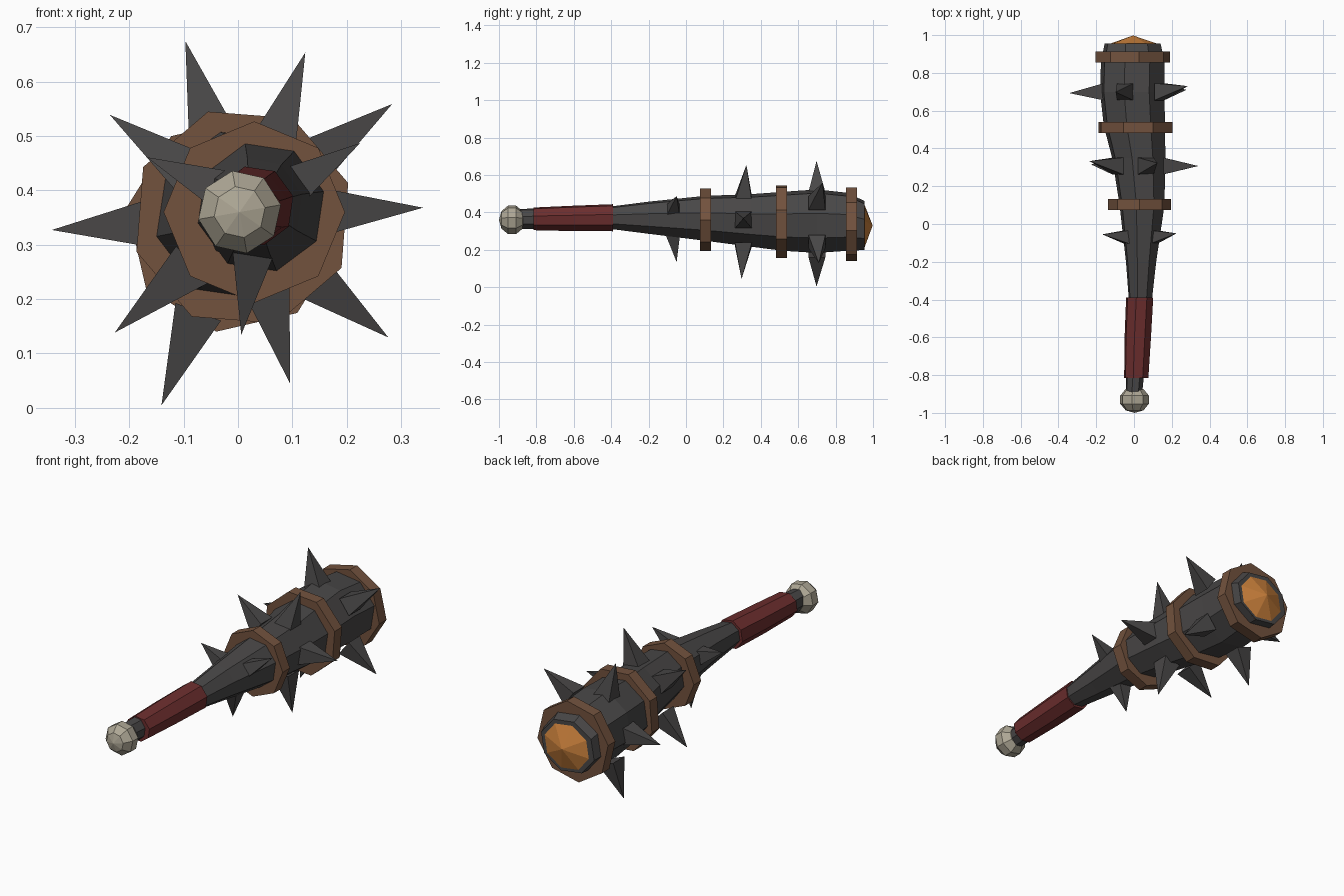
import bpy, bmesh
from math import cos, sin, radians
from mathutils import Vector

cube = bpy.data.objects.get("Cube")
if cube:
    bpy.data.objects.remove(cube)


def material(name, rgb):
    m = bpy.data.materials.new(name)
    m.use_nodes = True
    m.diffuse_color = (*rgb, 1)
    bsdf = next(n for n in m.node_tree.nodes if n.type == 'BSDF_PRINCIPLED')
    bsdf.inputs["Base Color"].default_value = (*rgb, 1)
    return m


iron = material("dark iron", (0.066, 0.063, 0.063))
leather = material("brown leather", (0.17, 0.085, 0.048))
grip_red = material("red wrap", (0.15, 0.027, 0.027))
stone = material("pale stone", (0.42, 0.385, 0.30))
copper = material("orange copper", (0.60, 0.22, 0.045))


def finish(name, bm, mat):
    bmesh.ops.recalc_face_normals(bm, faces=bm.faces)
    mesh = bpy.data.meshes.new(name)
    bm.to_mesh(mesh)
    bm.free()
    mesh.materials.append(mat)
    ob = bpy.data.objects.new(name, mesh)
    bpy.context.collection.objects.link(ob)
    return ob


def ring(bm, y, x, z, rx, rz, turn, sides=8):
    """One polygon cross-section around the long axis."""
    angles = [radians(turn + 360 * i / sides) for i in range(sides)]
    return [bm.verts.new((x + rx * cos(a), y, z + rz * sin(a))) for a in angles]


def bridge(bm, a, b):
    for i in range(len(a)):
        j = (i + 1) % len(a)
        bm.faces.new((a[i], a[j], b[j], b[i]))


def loft(name, stations, turn, mat):
    """Skin over (y, left, right, bottom, top) bounds."""
    bm = bmesh.new()
    rings = []
    for y, x0, x1, z0, z1 in stations:
        rings.append(ring(bm, y, (x0 + x1) / 2, (z0 + z1) / 2,
                          (x1 - x0) / 2, (z1 - z0) / 2, turn))
    for a, b in zip(rings, rings[1:]):
        bridge(bm, a, b)
    bm.faces.new(rings[0])
    bm.faces.new(rings[-1])
    return finish(name, bm, mat)


# Shaft: slim neck swelling into an uneven club head
loft("shaft", [
    (-0.89, -0.045, 0.045, 0.31, 0.42),
    (-0.39, -0.03, 0.098, 0.308, 0.435),
    (-0.20, -0.045, 0.12, 0.283, 0.46),
    (0.10, -0.08, 0.165, 0.245, 0.492),
    (0.35, -0.12, 0.17, 0.212, 0.502),
    (0.52, -0.165, 0.17, 0.19, 0.515),
    (0.70, -0.185, 0.165, 0.178, 0.528),
    (0.86, -0.18, 0.168, 0.19, 0.51),
    (0.955, -0.16, 0.145, 0.195, 0.465),
], 14, iron)

# Wrapped grip
loft("grip", [
    (-0.815, -0.054, 0.078, 0.303, 0.428),
    (-0.60, -0.052, 0.092, 0.298, 0.438),
    (-0.39, -0.044, 0.104, 0.297, 0.446),
], 14, grip_red)

# Faceted pommel
bm = bmesh.new()
bmesh.ops.create_uvsphere(bm, u_segments=8, v_segments=5, radius=1)
for v in bm.verts:
    a = radians(10)
    x, y, z = v.co
    v.co = (0.003 + 0.081 * (x * cos(a) - y * sin(a)), -0.93 + 0.07 * z,
            0.36 + 0.081 * (x * sin(a) + y * cos(a)))
finish("pommel", bm, stone)

# Low pointed cap on the far end
bm = bmesh.new()
rim = ring(bm, 0.95, -0.002, 0.326, 0.142, 0.13, 14)
tip = bm.verts.new((-0.005, 0.998, 0.33))
for i in range(8):
    bm.faces.new((rim[i], rim[(i + 1) % 8], tip))
bm.faces.new(rim)
finish("end_cap", bm, copper)


# Octagonal bands
def band(name, y, x, z, radius, turn, inner):
    bm = bmesh.new()
    loops = [ring(bm, y + dy, x, z, r, r, turn)
             for dy, r in ((-0.029, inner), (-0.029, radius), (0.029, radius), (0.029, inner))]
    for i in range(4):
        bridge(bm, loops[i], loops[(i + 1) % 4])
    finish(name, bm, leather)


band("lower_band", 0.104, 0.03, 0.36, 0.167, 0, 0.10)
band("middle_band", 0.51, 0.008, 0.35, 0.205, 18, 0.13)
band("upper_band", 0.884, -0.007, 0.337, 0.2, 35.5, 0.13)


# Four-sided spikes pointing out from the shaft
def spike_row(name, base_y, x, z, length, width, tips):
    centre = Vector((x, base_y, z))
    for n, (tx, ty, tz) in enumerate(tips, 1):
        point = Vector((tx, ty, tz))
        out = Vector((tx - x, 0, tz - z)).normalized()
        side = out.cross(Vector((0, 1, 0)))
        reach = (point - centre).dot(out) - length
        bm = bmesh.new()
        base = [bm.verts.new(centre + out * reach + side * i * width / 2
                             + Vector((0, j * width / 2, 0)))
                for i, j in ((-1, -1), (1, -1), (1, 1), (-1, 1))]
        top = bm.verts.new(point)
        for i in range(4):
            bm.faces.new((base[i], base[(i + 1) % 4], top))
        bm.faces.new(base)
        finish(f"{name}_spike_{n}", bm, iron)


spike_row("lower", -0.07, 0.04, 0.37, 0.15, 0.075, [
    (0.225, -0.05, 0.487), (-0.168, -0.055, 0.461), (0.006, -0.05, 0.134)])
spike_row("middle", 0.307, 0.02, 0.355, 0.19, 0.09, [
    (0.124, 0.323, 0.654), (0.341, 0.307, 0.368), (0.096, 0.297, 0.044),
    (-0.227, 0.315, 0.138), (-0.236, 0.333, 0.539)])
spike_row("upper", 0.70, -0.005, 0.35, 0.185, 0.09, [
    (-0.097, 0.698, 0.675), (0.284, 0.73, 0.559), (0.277, 0.71, 0.129),
    (-0.141, 0.698, 0.004), (-0.343, 0.693, 0.327)])
